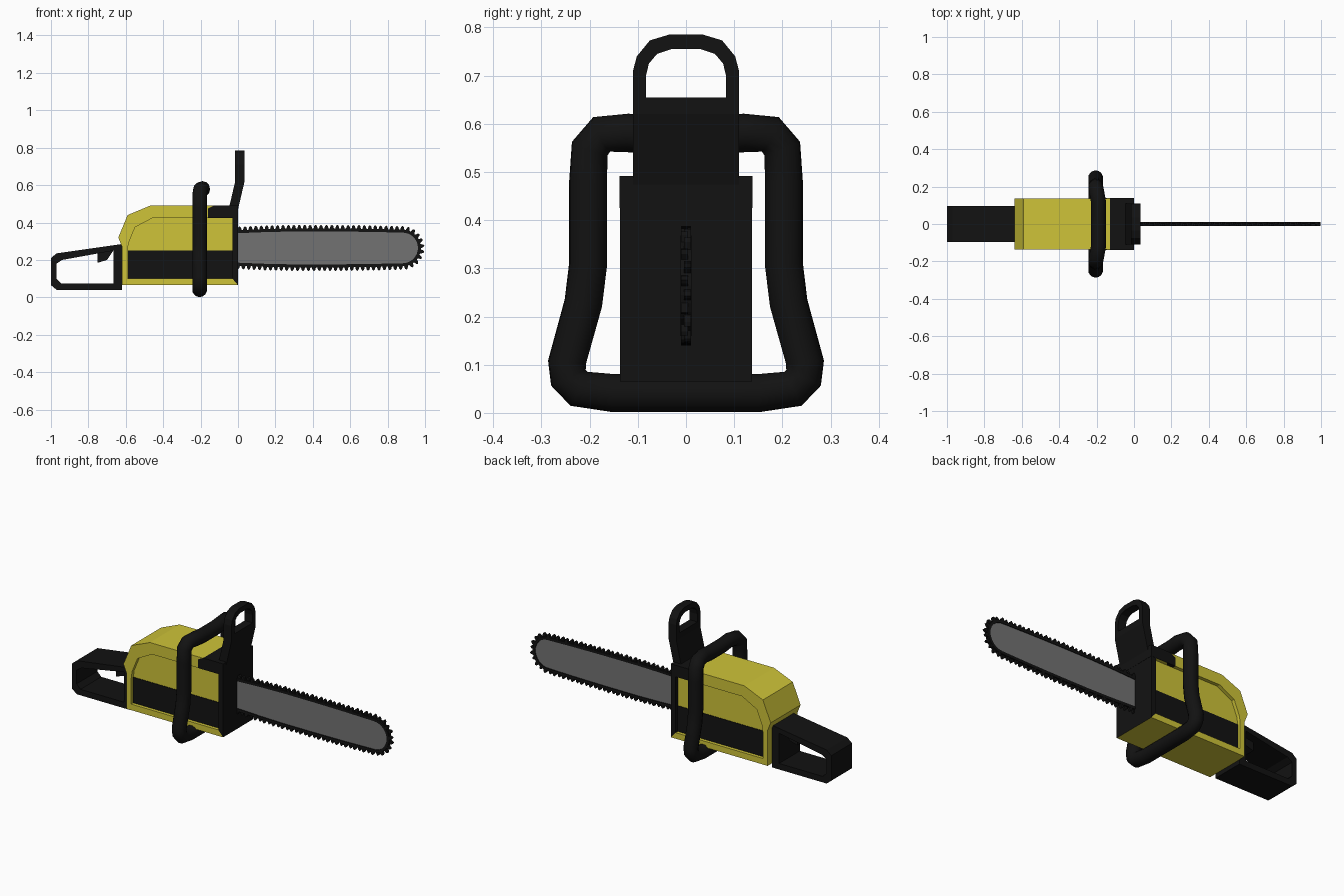
import bpy, bmesh, math
from mathutils import Vector

if "Cube" in bpy.data.objects:
    bpy.data.objects.remove(bpy.data.objects["Cube"])


def material(name, rgb):
    m = bpy.data.materials.new(name)
    m.diffuse_color = (*rgb, 1)
    m.use_nodes = True
    m.node_tree.nodes["Principled BSDF"].inputs["Base Color"].default_value = m.diffuse_color
    return m


YELLOW = material("yellow_plastic", (0.62, 0.55, 0.04))
BLACK = material("black_plastic", (0.006, 0.006, 0.006))
STEEL = material("steel", (0.17, 0.17, 0.17))


def finish(name, bm, *mats):
    bmesh.ops.recalc_face_normals(bm, faces=bm.faces)
    me = bpy.data.meshes.new(name)
    bm.to_mesh(me)
    bm.free()
    ob = bpy.data.objects.new(name, me)
    bpy.context.collection.objects.link(ob)
    for m in mats:
        me.materials.append(m)
    return ob


def add_rings(bm, rings, axis="y", closed=False):
    """Join 2D outlines placed at depths along an axis; cap the ends or close the loop."""
    def place(p, d):
        return (p[0], d, p[1]) if axis == "y" else (d, p[0], p[1])
    vs = [[bm.verts.new(place(p, d)) for p in pts] for pts, d in rings]
    n = len(vs[0])
    pairs = list(zip(vs, vs[1:])) + ([(vs[-1], vs[0])] if closed else [])
    for a, b in pairs:
        for i in range(n):
            j = (i + 1) % n
            bm.faces.new((a[i], a[j], b[j], b[i]))
    if not closed:
        bm.faces.new(vs[0])
        bm.faces.new(vs[-1])


def solid(name, rings, mat, axis="y", closed=False):
    bm = bmesh.new()
    add_rings(bm, rings, axis, closed)
    return finish(name, bm, mat)


def prism(name, pts, half, mat):
    return solid(name, [(pts, -half), (pts, half)], mat)


# Engine housing with a recessed panel on each side and a black front
outer = [(-0.62, 0.065), (-0.62, 0.27), (-0.64, 0.32), (-0.59, 0.44),
         (-0.47, 0.49), (0, 0.49), (0, 0.065)]
inner = [(-0.59, 0.10), (-0.59, 0.25), (-0.585, 0.29), (-0.55, 0.375),
         (-0.455, 0.425), (-0.03, 0.425), (-0.03, 0.10)]
W, R = 0.137, 0.117
bm = bmesh.new()
add_rings(bm, [(inner, -R), (inner, -W), (outer, -W), (outer, W), (inner, W), (inner, R)])
for f in bm.faces:
    if len(f.verts) == 4 and min(v.co.x for v in f.verts) > -0.04:
        f.material_index = 1
finish("engine_housing", bm, YELLOW, BLACK)

# Black side stripes and front top cover
prism("side_stripe", [(-0.589, 0.101), (-0.589, 0.25), (-0.02, 0.25), (-0.02, 0.101)],
      R + 0.003, BLACK)
prism("front_top_cover", [(-0.16, 0.425), (-0.16, 0.475), (-0.125, 0.492),
                          (0.001, 0.492), (0.001, 0.425)], W + 0.001, BLACK)

# Rear handle loop and its trigger
handle_out = [(-0.62, 0.04), (-0.97, 0.04), (-1, 0.065), (-1, 0.21), (-0.97, 0.235), (-0.62, 0.285)]
handle_in = [(-0.665, 0.075), (-0.945, 0.075), (-0.97, 0.10), (-0.97, 0.18), (-0.94, 0.20), (-0.665, 0.25)]
H = 0.095
solid("rear_handle", [(handle_out, -H), (handle_out, H), (handle_in, H), (handle_in, -H)],
      BLACK, closed=True)
prism("trigger", [(-0.75, 0.25), (-0.75, 0.185), (-0.70, 0.20), (-0.66, 0.26)], 0.05, BLACK)

# Hand guard: slanted plate below, open arch above
prism("hand_guard_plate", [(-0.05, 0.47), (0, 0.47), (0.035, 0.62), (0.035, 0.655),
                           (-0.015, 0.655), (-0.015, 0.62)], 0.11, BLACK)
half_out = [(0.11, 0.65), (0.11, 0.71), (0.102, 0.74), (0.075, 0.773), (0.035, 0.785)]
half_in = [(0.083, 0.65), (0.083, 0.70), (0.077, 0.725), (0.06, 0.745), (0.03, 0.755)]


def both_sides(pts):
    return pts + [(-a, b) for a, b in reversed(pts)]


arch = both_sides(half_out) + both_sides(half_in)[::-1]
solid("hand_guard_arch", [(arch, -0.015), (arch, 0.035)], BLACK, axis="x")

# Tubular handle wrapped around the housing
half = [(0.06, 0.575, -0.19), (0.12, 0.581, -0.19), (0.175, 0.578, -0.2), (0.20, 0.548, -0.205),
        (0.203, 0.48, -0.205), (0.203, 0.31, -0.205), (0.213, 0.228, -0.205),
        (0.247, 0.105, -0.205), (0.244, 0.073, -0.205), (0.222, 0.05, -0.205), (0.15, 0.041, -0.205)]
path = half + [(-y, z, x) for y, z, x in reversed(half)]
cu = bpy.data.curves.new("wrap_handle", "CURVE")
cu.dimensions = "3D"
cu.bevel_depth = 0.04
cu.bevel_resolution = 4
sp = cu.splines.new("POLY")
sp.points.add(len(path) - 1)
for p, (y, z, x) in zip(sp.points, path):
    p.co = (x, y, z, 1)
sp.use_cyclic_u = True
cu.materials.append(BLACK)
tube = bpy.data.objects.new("wrap_handle", cu)
bpy.context.collection.objects.link(tube)
bpy.context.view_layer.objects.active = tube
tube.select_set(True)
bpy.ops.object.convert(target="MESH")
bpy.ops.object.shade_smooth_by_angle(angle=math.radians(50))

# Guide bar with the chain band around it
MID = 0.264


def bar_outline(d):
    top = [(-0.02, 0.078), (0.15, 0.085), (0.3, 0.088), (0.5, 0.088), (0.7, 0.086)]
    pts = [(x, MID + h + d) for x, h in top]
    for i in range(17):
        a = math.pi / 2 - math.pi * i / 16
        pts.append((0.88 + (0.082 + d) * math.cos(a), MID + (0.082 + d) * math.sin(a)))
    return pts + [(x, MID - h - d) for x, h in reversed(top)]


prism("guide_bar", bar_outline(0.001), 0.007, STEEL)
lo, hi = bar_outline(0), bar_outline(0.016)
C = 0.011
solid("chain_band", [(hi, -C), (hi, C), (lo, C), (lo, -C)], BLACK, closed=True)

# Chain teeth at an even pitch, alternating from side to side
bm = bmesh.new()
pitch, walked, count = 0.029, 0.0, 0
for a, b in zip(hi, hi[1:]):
    a, b = Vector(a), Vector(b)
    length = (b - a).length
    t = (b - a) / length
    out = Vector((-t.y, t.x))
    while count * pitch <= walked + length:
        c = a + t * (count * pitch - walked)
        tooth = [c - t * 0.012 - out * 0.004, c - t * 0.007 + out * 0.014, c + out * 0.02,
                 c + t * 0.007 + out * 0.014, c + t * 0.012 - out * 0.004]
        y = 0.003 if count % 2 else -0.003
        add_rings(bm, [(tooth, y - 0.007), (tooth, y + 0.007)])
        count += 1
    walked += length
finish("chain_teeth", bm, BLACK)
